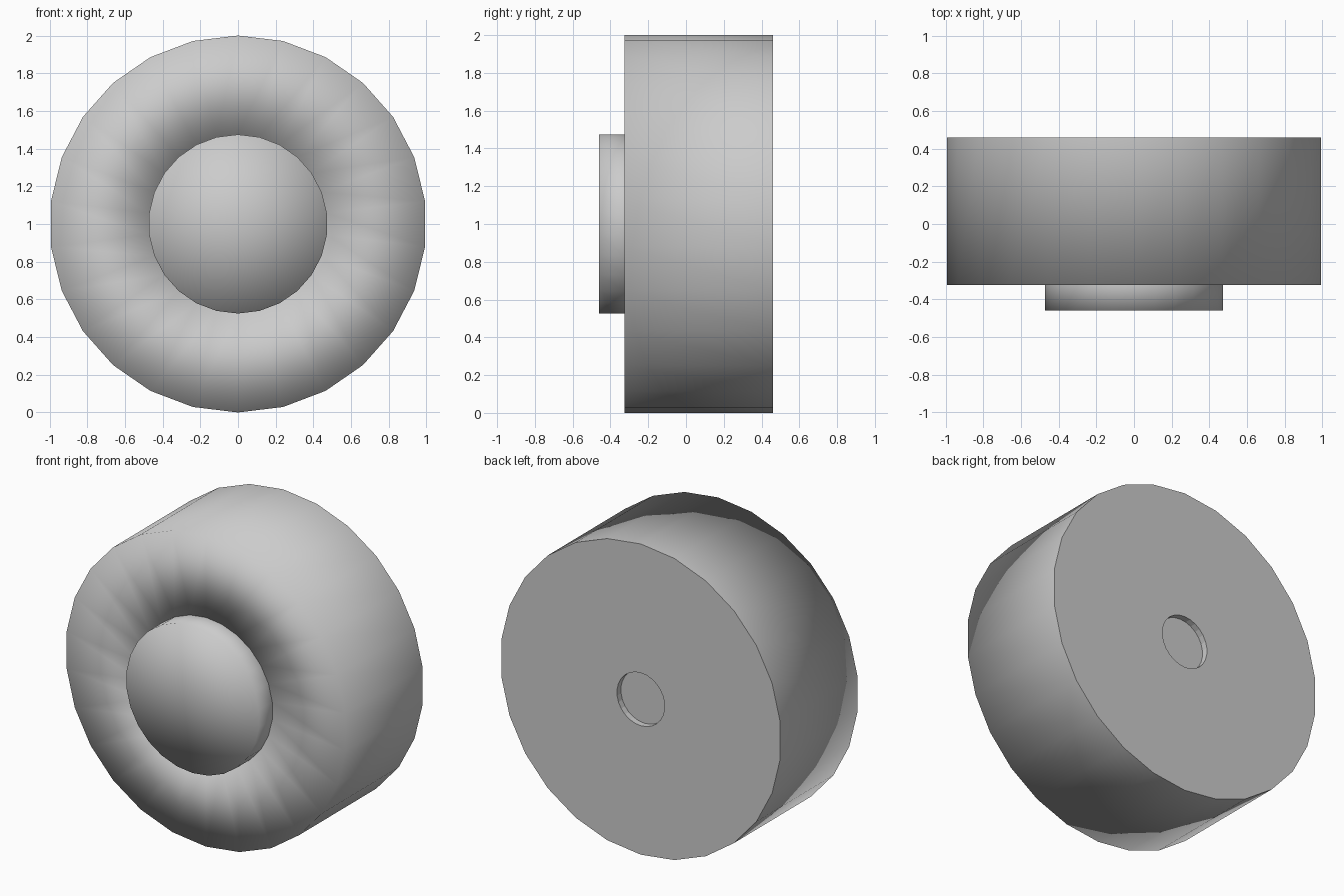
import bpy, bmesh
from math import sin, cos, tau

cube = bpy.data.objects.get("Cube")
if cube:
    bpy.data.objects.remove(cube, do_unlink=True)

SIDES = 26
FRONT, BACK, HUB_FRONT = -0.325, 0.46, -0.46
RADIUS, HUB_RADIUS, BORE_RADIUS = 1.0, 0.475, 0.17

grey = bpy.data.materials.new("light grey")
grey.use_nodes = True
grey.diffuse_color = (0.6, 0.6, 0.6, 1)
grey.node_tree.nodes["Principled BSDF"].inputs["Base Color"].default_value = grey.diffuse_color


def lathe(name, profile):
    """Revolve (radius, y) points about the axle, which lies along y."""
    bm = bmesh.new()
    rings = []
    for r, y in profile:
        if r == 0:
            rings.append([bm.verts.new((0, y, 1))] * SIDES)
        else:
            rings.append([bm.verts.new((r * sin(tau * i / SIDES), y, 1 + r * cos(tau * i / SIDES)))
                          for i in range(SIDES)])
    for a, b in zip(rings, rings[1:]):
        for i in range(SIDES):
            j = (i + 1) % SIDES
            corners = list(dict.fromkeys((a[i], b[i], b[j], a[j])))
            bm.faces.new(corners).smooth = True
    # Crisp edges on the back, soft edges on the front
    for e in bm.edges:
        if all(v.co.y > BACK - 0.1 for v in e.verts):
            e.smooth = False
    mesh = bpy.data.meshes.new(name)
    bm.to_mesh(mesh)
    bm.free()
    mesh.materials.append(grey)
    obj = bpy.data.objects.new(name, mesh)
    bpy.context.collection.objects.link(obj)
    return obj


# Tyre: front opening, tread, flat back and shallow axle recess
lathe("tyre", [(HUB_RADIUS, FRONT + 0.02), (HUB_RADIUS, FRONT), (RADIUS, FRONT),
               (RADIUS, BACK), (BORE_RADIUS, BACK), (BORE_RADIUS, BACK - 0.04),
               (0, BACK - 0.04)])

# Hub: raised flat cap seated in the tyre opening
lathe("hub", [(0, HUB_FRONT), (HUB_RADIUS, HUB_FRONT), (HUB_RADIUS, FRONT)])

# Outward normals: flip any part whose faces point inwards
for name in ("tyre", "hub"):
    mesh = bpy.data.objects[name].data
    rim = max(mesh.polygons, key=lambda p: p.center.z)
    front = min(mesh.polygons, key=lambda p: p.center.y)
    if front.normal.y > 0.5 or rim.normal.z < -0.5:
        mesh.flip_normals()
